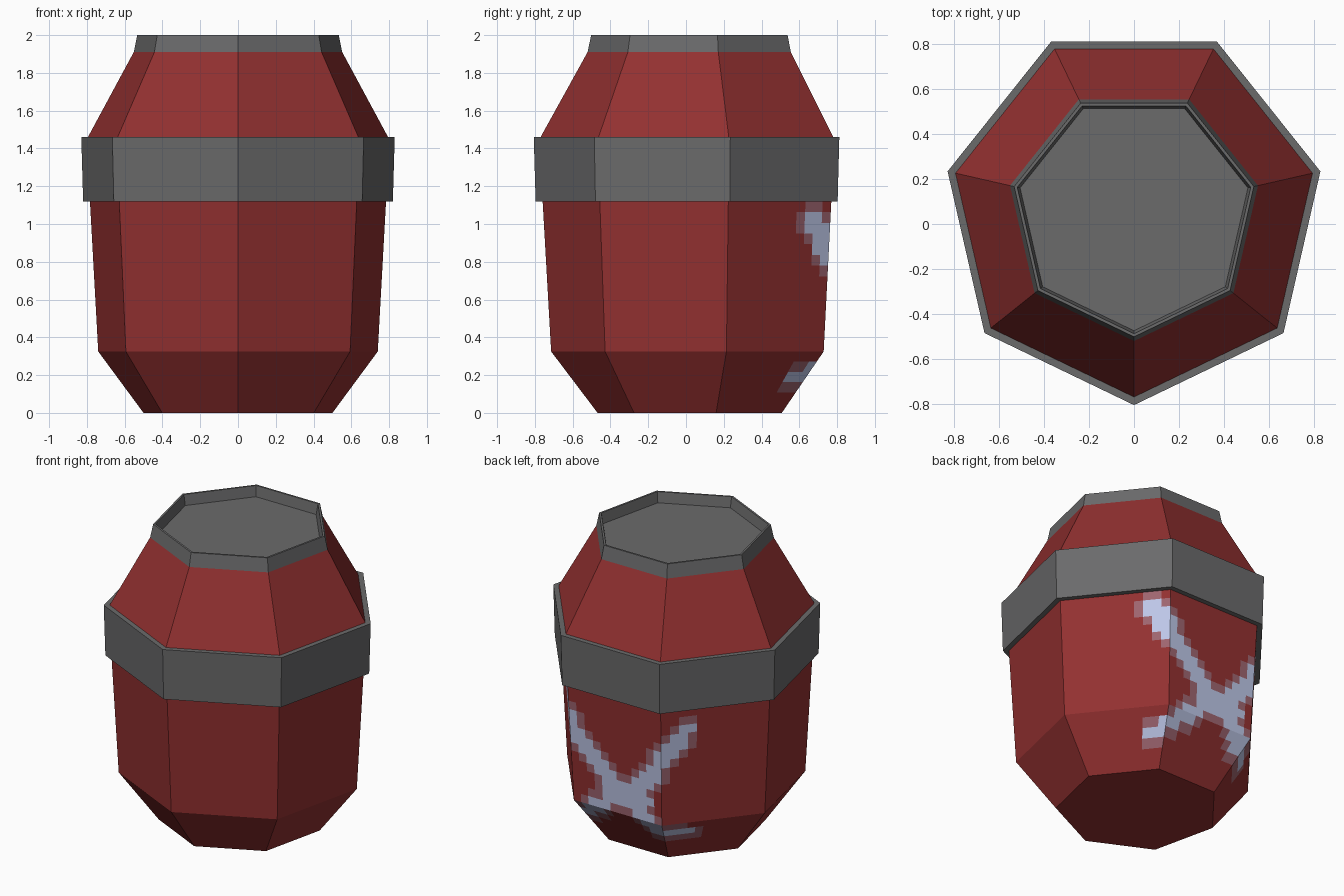
import bpy, bmesh, math
from mathutils import Vector

if "Cube" in bpy.data.objects:
    bpy.data.objects.remove(bpy.data.objects["Cube"])

SIDES, CY = 7, 0.045          # heptagon with one corner pointing to the front
SIDE_LEN = 0.68               # approximate side length of the main wall


def material(name, rgb):
    m = bpy.data.materials.new(name)
    m.diffuse_color = (*rgb, 1)
    m.use_nodes = True
    m.node_tree.nodes["Principled BSDF"].inputs["Base Color"].default_value = m.diffuse_color
    return m


RED = material("dark red", (0.29, 0.030, 0.030))
GREY = material("metal grey", (0.145, 0.145, 0.147))
FROST = material("pale blue frost", (0.52, 0.58, 0.82))
FRINGE = material("faded frost edge", (0.34, 0.13, 0.16))


def lathe(name, profile, mats, cols=1, closed=False, rule=None):
    """Sweep an (r, z) profile round the heptagon; ends are capped unless closed."""
    bm = bmesh.new()
    corners = [Vector((math.cos(a), math.sin(a))) for a in
               (math.radians(-90) + math.tau * k / SIDES for k in range(SIDES))]
    dirs = [corners[k].lerp(corners[(k + 1) % SIDES], c / cols)
            for k in range(SIDES) for c in range(cols)]
    rings = [[bm.verts.new((d.x * r, d.y * r + CY, z)) for d in dirs] for r, z in profile]
    n = len(dirs)
    pairs = list(zip(rings, rings[1:])) + ([(rings[-1], rings[0])] if closed else [])
    for lo, hi in pairs:
        for i in range(n):
            j = (i + 1) % n
            f = bm.faces.new((lo[i], lo[j], hi[j], hi[i]))
            if rule:
                # s: position along the sides, 0..1 across the back side
                s = (i + 0.5) / cols - 3
                f.material_index = rule(s, f.calc_center_median().z)
    if not closed:
        bm.faces.new(rings[0][::-1])
        bm.faces.new(rings[-1])
    bmesh.ops.recalc_face_normals(bm, faces=bm.faces)
    me = bpy.data.meshes.new(name)
    bm.to_mesh(me)
    bm.free()
    for m in mats:
        me.materials.append(m)
    ob = bpy.data.objects.new(name, me)
    bpy.context.collection.objects.link(ob)
    return ob


# frost streaks on the back: (s0, z0, s1, z1, half width)
STROKES = [
    (-0.14, 1.00, 0.05, 0.80, 0.065), (0.05, 0.80, 0.45, 0.52, 0.065),
    (0.45, 0.47, 0.75, 0.47, 0.09), (0.75, 0.52, 1.00, 0.76, 0.06),
    (1.00, 0.76, 1.24, 0.96, 0.045), (-0.17, 0.19, 0.10, 0.24, 0.035),
    (0.10, 0.27, 0.45, 0.41, 0.045), (0.70, 0.40, 0.95, 0.26, 0.045),
    (0.95, 0.24, 1.33, 0.22, 0.03)]


def frost_rule(s, z):
    best = 1.0
    for s0, z0, s1, z1, w in STROKES:
        a, b = Vector((s0 * SIDE_LEN, z0)), Vector((s1 * SIDE_LEN, z1))
        p = Vector((s * SIDE_LEN, z))
        t = max(0, min(1, (p - a).dot(b - a) / (b - a).length_squared))
        best = min(best, (p - a.lerp(b, t)).length - w)
    return 1 if best < 0 else 2 if best < 0.045 else 0


# body: tapered foot, tall wall and sloping shoulder
def steps(r0, z0, r1, z1, n):
    return [(r0 + (r1 - r0) * i / n, z0 + (z1 - z0) * i / n) for i in range(n)]


body = (steps(0.513, 0, 0.759, 0.325, 6) + steps(0.759, 0.325, 0.804, 1.12, 14)
        + [(0.804, 1.12), (0.815, 1.46), (0.566, 1.91)])
lathe("barrel_body", body, [RED, FROST, FRINGE], cols=12, rule=frost_rule)

# wide metal hoop round the shoulder
lathe("hoop_band", [(0.841, 1.12), (0.851, 1.46), (0.812, 1.46), (0.80, 1.12)],
      [GREY], closed=True)

# metal lid with a raised rim and a sunken floor
lathe("lid_rim", [(0.566, 1.91), (0.547, 2.0), (0.533, 2.0), (0.52, 1.93)], [GREY])
